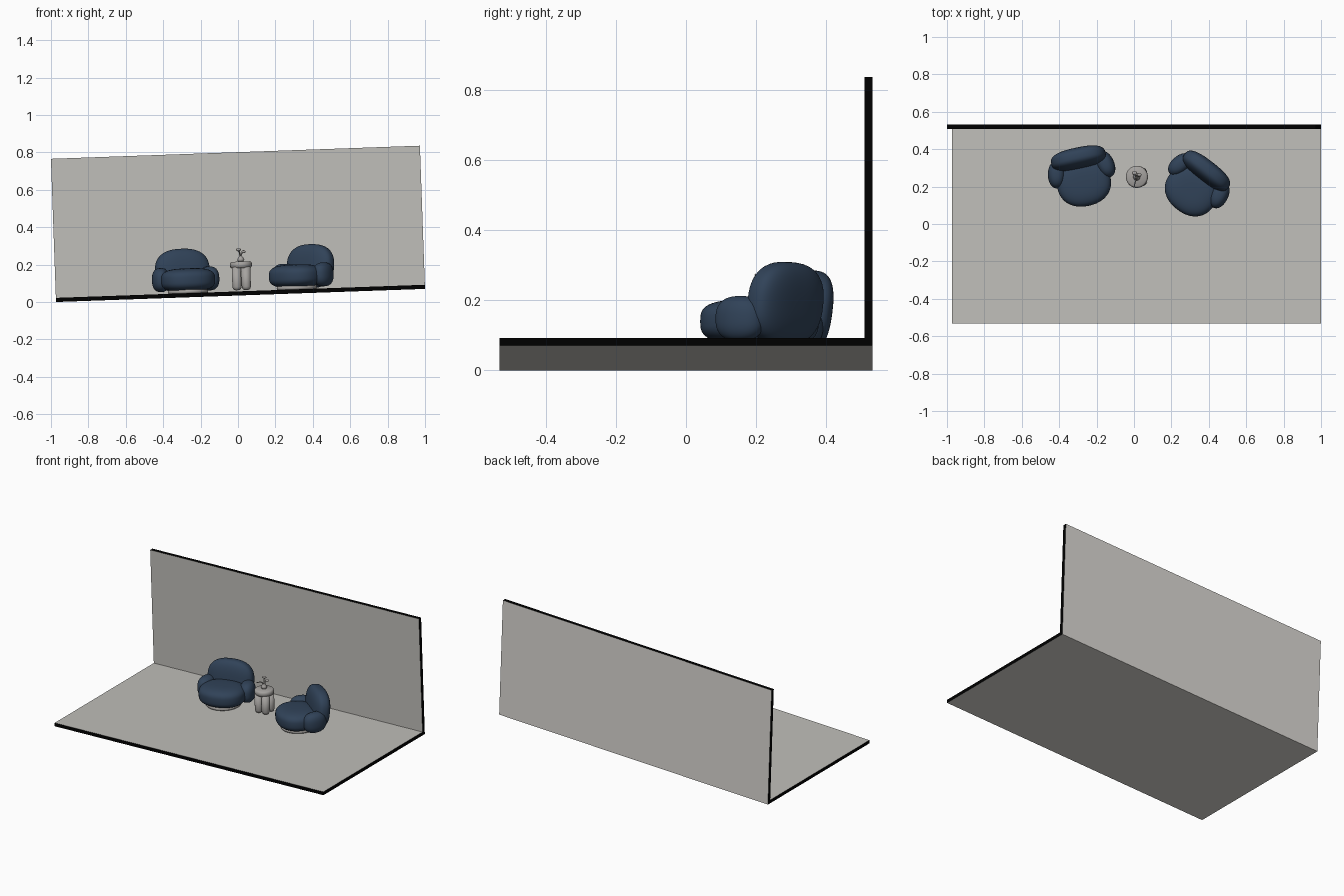
import bpy, bmesh, math
from mathutils import Matrix, Vector

if "Cube" in bpy.data.objects:
    bpy.data.objects.remove(bpy.data.objects["Cube"])

T = Matrix.Translation
R = Matrix.Rotation


def material(name, rgb):
    m = bpy.data.materials.new(name)
    m.diffuse_color = (*rgb, 1)
    m.use_nodes = True
    m.node_tree.nodes["Principled BSDF"].inputs["Base Color"].default_value = m.diffuse_color
    return m


INSIDE = material("inner grey", (0.53, 0.52, 0.49))
OUTSIDE = material("outer grey", (0.72, 0.70, 0.665))
BLACK = material("black edge", (0.0, 0.0, 0.0))
NAVY = material("navy fabric", (0.030, 0.055, 0.098))
STONE = material("pale stone", (0.38, 0.365, 0.35))

# The whole room leans slightly: the floor rises toward +x
ROOM = T((-0.973, 0, 0)) @ R(-0.0355, 4, 'Y')
LENGTH, THICK, HEIGHT = 1.974, 0.022, 0.766


def on_floor(x, y, turn=0):
    """Frame standing on the floor at world x, y."""
    return ROOM @ T((x + 0.973, y, THICK)) @ R(math.radians(turn), 4, 'Z')


def finish(name, bm, matrix, mats, smooth=True):
    bmesh.ops.recalc_face_normals(bm, faces=bm.faces)
    me = bpy.data.meshes.new(name)
    for f in bm.faces:
        f.smooth = smooth
    bm.to_mesh(me)
    bm.free()
    for m in mats:
        me.materials.append(m)
    ob = bpy.data.objects.new(name, me)
    bpy.context.collection.objects.link(ob)
    ob.matrix_world = matrix
    return ob


def slab(name, lo, hi, colour_of):
    bm = bmesh.new()
    lo, hi = Vector(lo), Vector(hi)
    bmesh.ops.create_cube(bm, size=1, matrix=T((lo + hi) / 2) @ Matrix.Diagonal((*(hi - lo), 1)))
    bm.normal_update()
    for f in bm.faces:
        f.material_index = colour_of(f.normal)
    finish(name, bm, ROOM, [INSIDE, OUTSIDE, BLACK], False)


def cushion(name, half, e_vert, e_flat, matrix, mat):
    """Puffy superellipsoid with given half sizes and roundness exponents."""
    bm = bmesh.new()
    bmesh.ops.create_uvsphere(bm, u_segments=48, v_segments=28, radius=1)
    power = lambda v, e: math.copysign(abs(v) ** e, v) if abs(v) > 1e-6 else 0.0
    for v in bm.verts:
        s = math.hypot(v.co.x, v.co.y)
        a = math.atan2(v.co.y, v.co.x)
        r = power(s, e_vert)
        v.co = (half[0] * r * power(math.cos(a), e_flat),
                half[1] * r * power(math.sin(a), e_flat),
                half[2] * power(v.co.z, e_vert))
    return finish(name, bm, matrix, [mat])


def lathe(name, profile, matrix, mat, n=40):
    bm = bmesh.new()
    vs = [bm.verts.new((r, 0, z)) for r, z in profile]
    es = [bm.edges.new(p) for p in zip(vs, vs[1:])]
    bmesh.ops.spin(bm, geom=vs + es, cent=(0, 0, 0), axis=(0, 0, 1), angle=2 * math.pi, steps=n)
    bmesh.ops.remove_doubles(bm, verts=bm.verts, dist=1e-5)
    return finish(name, bm, matrix, [mat])


def twig(name, pts, radius, matrix):
    cu = bpy.data.curves.new(name, 'CURVE')
    cu.dimensions = '3D'
    cu.bevel_depth = radius
    cu.bevel_resolution = 2
    cu.use_fill_caps = True
    sp = cu.splines.new('POLY')
    sp.points.add(len(pts) - 1)
    for p, co in zip(sp.points, pts):
        p.co = (*co, 1)
    cu.materials.append(STONE)
    ob = bpy.data.objects.new(name, cu)
    bpy.context.collection.objects.link(ob)
    ob.matrix_world = matrix


# Floor and back wall: grey inside, lighter outside, black rims
slab("floor", (0, -0.532, 0), (LENGTH, 0.508, THICK),
     lambda n: 0 if n.z > 0.5 else 1 if n.z < -0.5 else 2)
slab("back_wall", (0, 0.508, 0), (LENGTH, 0.531, HEIGHT),
     lambda n: 0 if n.y < -0.5 else 1 if n.y > 0.5 or n.z < -0.5 else 2)


# Armchair: plinth, round seat, two arm bolsters and a leaning back
def armchair(side, x, y, turn):
    f = on_floor(x, y, turn)
    lathe(side + "_chair_base", [(0, 0), (0.105, 0), (0.108, 0.006), (0.105, 0.02), (0, 0.02)],
          f @ T((0, -0.03, 0)), STONE)
    cushion(side + "_chair_seat", (0.145, 0.127, 0.062), 0.65, 0.9, f @ T((0, -0.038, 0.071)), NAVY)
    for s, arm in ((-1, "left"), (1, "right")):
        cushion(f"{side}_chair_{arm}_arm", (0.047, 0.074, 0.064), 0.8, 0.95,
                f @ T((s * 0.133, 0.034, 0.075)) @ R(s * 0.2, 4, 'Z'), NAVY)
    cushion(side + "_chair_back", (0.148, 0.118, 0.054), 0.72, 0.8,
            f @ T((0, 0.094, 0.121)) @ R(-0.13, 4, 'X') @ R(math.pi / 2, 4, 'X'), NAVY)


armchair("left", -0.272, 0.259, 12)
armchair("right", 0.335, 0.209, -38)

# Side table: rounded top on four thick round-ended legs
table = on_floor(0.022, 0.252)
lathe("table_top", [(0, 0.124), (0.05, 0.124), (0.056, 0.128), (0.059, 0.138), (0.059, 0.146),
                    (0.056, 0.155), (0.05, 0.159), (0, 0.159)], table, STONE)
for i in range(4):
    sx, sy = (-1, 1)[i % 2], (-1, 1)[i // 2]
    lathe(f"table_leg_{i + 1}", [(0, 0.006), (0.012, 0.007), (0.020, 0.012), (0.0245, 0.024),
                                 (0.0245, 0.13), (0, 0.13)],
          table @ T((sx * 0.025, sy * 0.025, 0)), STONE, 24)

# Small ornament: bud vase with bent twigs
lathe("vase", [(0, 0.158), (0.012, 0.158), (0.019, 0.168), (0.015, 0.178), (0.008, 0.187),
               (0.009, 0.192), (0, 0.190)], table, STONE, 20)
twig("twig_front", [(0, 0, 0.185), (-0.004, -0.02, 0.207), (-0.010, -0.040, 0.212),
                    (-0.012, -0.056, 0.216)], 0.003, table)
twig("twig_right", [(0, 0, 0.185), (0.008, 0.004, 0.205), (0.016, 0.012, 0.212)], 0.004, table)
twig("twig_left", [(0, 0, 0.185), (-0.006, 0.01, 0.212), (-0.010, 0.022, 0.225)], 0.004, table)
cushion("bud_left", (0.014, 0.010, 0.007), 1, 1, table @ T((-0.010, 0.02, 0.223)), STONE)
cushion("bud_right", (0.011, 0.009, 0.008), 1, 1, table @ T((0.016, 0.011, 0.211)), STONE)
